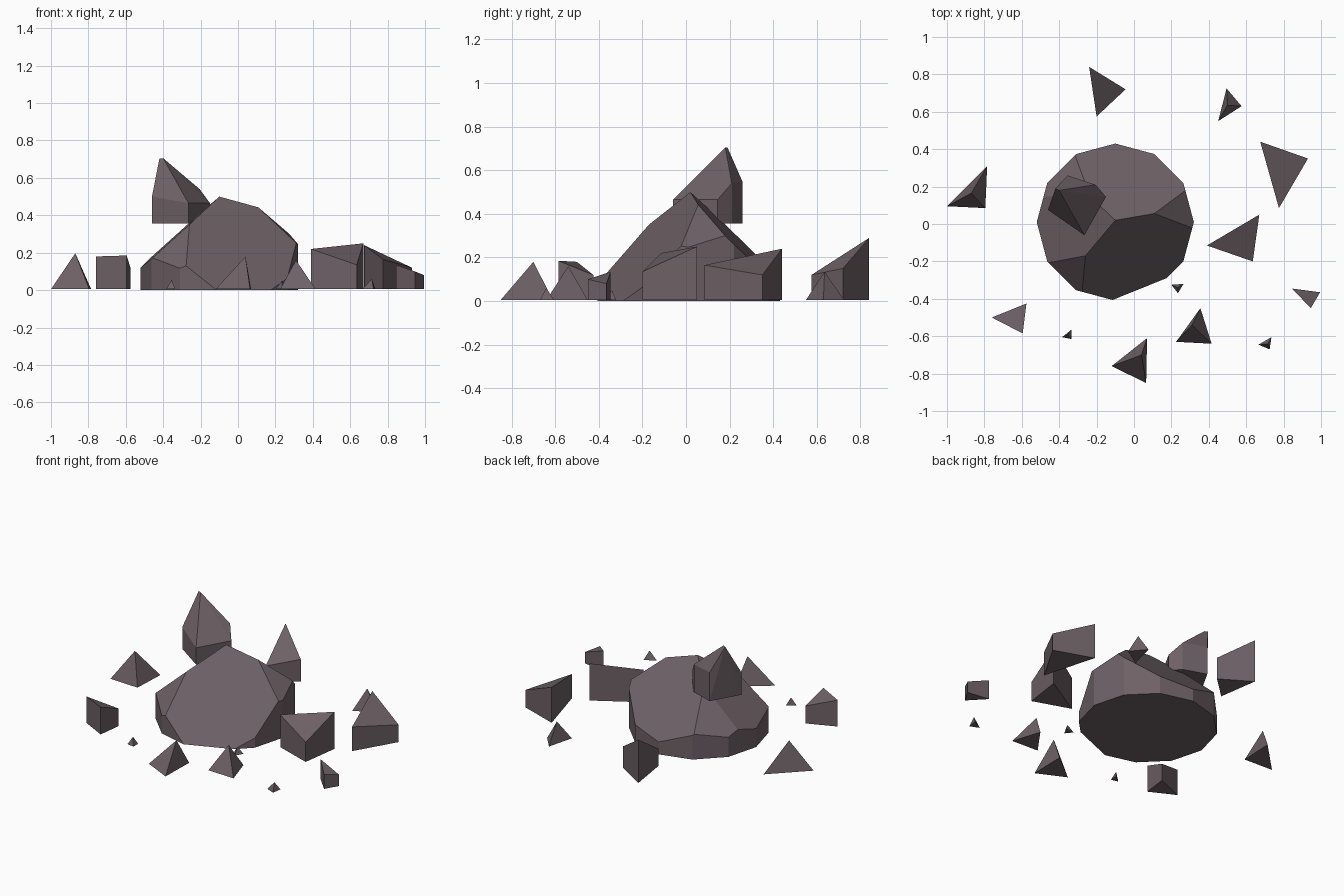
import bpy
import bmesh
from mathutils import Matrix, Vector

cube = bpy.data.objects.get("Cube")
if cube:
    bpy.data.objects.remove(cube, do_unlink=True)

# Single stone colour
stone = bpy.data.materials.new("dusky_stone")
stone.use_nodes = True
stone_colour = (0.155, 0.119, 0.133, 1)
stone.diffuse_color = stone_colour
shader = stone.node_tree.nodes["Principled BSDF"]
shader.inputs["Base Color"].default_value = stone_colour
shader.inputs["Roughness"].default_value = 0.9


def finish(name, bm):
    """Merge coplanar faces and turn the bmesh into a flat shaded object."""
    bmesh.ops.dissolve_limit(bm, angle_limit=0.02, verts=bm.verts[:], edges=bm.edges[:])
    bmesh.ops.recalc_face_normals(bm, faces=bm.faces[:])
    mesh = bpy.data.meshes.new(name)
    bm.to_mesh(mesh)
    bm.free()
    mesh.materials.append(stone)
    obj = bpy.data.objects.new(name, mesh)
    bpy.context.scene.collection.objects.link(obj)
    return obj


def rock(name, corners, peaks=(), floor=0.005):
    """Convex rock: footprint corners (x, y, wall top) plus optional peaks."""
    bm = bmesh.new()
    for x, y, top in corners:
        bm.verts.new((x, y, floor))
        if top > floor:
            bm.verts.new((x, y, top))
    for peak in peaks:
        bm.verts.new(peak)
    bmesh.ops.convex_hull(bm, input=bm.verts[:])
    loose = [v for v in bm.verts if not v.link_faces]
    bmesh.ops.delete(bm, geom=loose, context='VERTS')
    return finish(name, bm)


def pyramid(name, a, b, c, peak):
    """Three sided pebble standing on a triangular footprint."""
    return rock(name, [(*p, 0) for p in (a, b, c)], [peak])


def chiselled_boulder(name, centre, radius, height, cuts):
    """Twelve sided drum with flat facets sliced off it."""
    bm = bmesh.new()
    bmesh.ops.create_cone(bm, cap_ends=True, segments=12, radius1=radius,
                          radius2=radius, depth=height,
                          matrix=Matrix.Translation((*centre, height / 2)))
    for point, normal in cuts:
        bmesh.ops.bisect_plane(bm, geom=bm.verts[:] + bm.edges[:] + bm.faces[:],
                               plane_co=Vector(point), plane_no=Vector(normal),
                               clear_outer=True)
        rim = [e for e in bm.edges if e.is_boundary]
        bmesh.ops.holes_fill(bm, edges=rim, sides=0)
    return finish(name, bm)


# Main boulder with front, back, left, right and corner facets
summit = (-0.1, 0.02, 0.5)
chiselled_boulder("main_boulder", (-0.1, 0.01), 0.42, 0.6, [
    (summit, (0.48, -1.19, 1)),
    (summit, (0.1, 1.02, 1)),
    (summit, (-0.9, -0.03, 1)),
    ((-0.26, -0.17, 0.35), (-0.7, -1.08, 1)),
    ((0.1, 0.05, 0.45), (0.91, -0.07, 1)),
    ((-0.24, 0.16, 0.37), (-0.9, 0.65, 1)),
])

# Pointed rock perched on the boulder
rock("perched_rock", [
    (-0.46, 0.075, 0.5), (-0.355, 0.26, 0.545), (-0.205, 0.21, 0.54),
    (-0.15, 0.145, 0.465), (-0.265, -0.06, 0.465),
], peaks=[(-0.42, 0.19, 0.705), (-0.4, 0.18, 0.705)], floor=0.355)

# Broken blocks with sloping tops
rock("back_block", [(-0.24, 0.84, 0.29), (-0.045, 0.72, 0.15), (-0.2, 0.575, 0.12)])
rock("left_back_block", [(0.675, 0.44, 0.24), (0.93, 0.35, 0.12), (0.775, 0.085, 0.165)])
rock("left_block", [(0.39, -0.115, 0.22), (0.67, 0.05, 0.25), (0.635, -0.2, 0.135)])
rock("left_front_block", [(0.845, -0.345, 0.135), (0.995, -0.365, 0.08), (0.945, -0.45, 0.1)])
rock("right_front_block", [(-0.76, -0.5, 0.18), (-0.575, -0.425, 0.12), (-0.595, -0.585, 0.185)])

# Pyramid shaped stones
pyramid("right_stone", (-1, 0.095), (-0.785, 0.31), (-0.795, 0.085), (-0.87, 0.165, 0.197))
pyramid("back_stone", (0.495, 0.725), (0.45, 0.55), (0.575, 0.63), (0.5, 0.635, 0.135))
pyramid("front_stone", (-0.12, -0.76), (0.07, -0.61), (0.065, -0.85), (0.04, -0.7, 0.18))
pyramid("front_left_stone", (0.225, -0.63), (0.415, -0.64), (0.355, -0.45), (0.31, -0.54, 0.16))

# Small chips
pyramid("right_chip", (-0.385, -0.605), (-0.335, -0.565), (-0.335, -0.615), (-0.355, -0.59, 0.055))
pyramid("middle_chip", (0.2, -0.325), (0.265, -0.32), (0.235, -0.37), (0.235, -0.34, 0.05))
pyramid("left_chip", (0.665, -0.645), (0.735, -0.605), (0.725, -0.67), (0.715, -0.64, 0.06))
